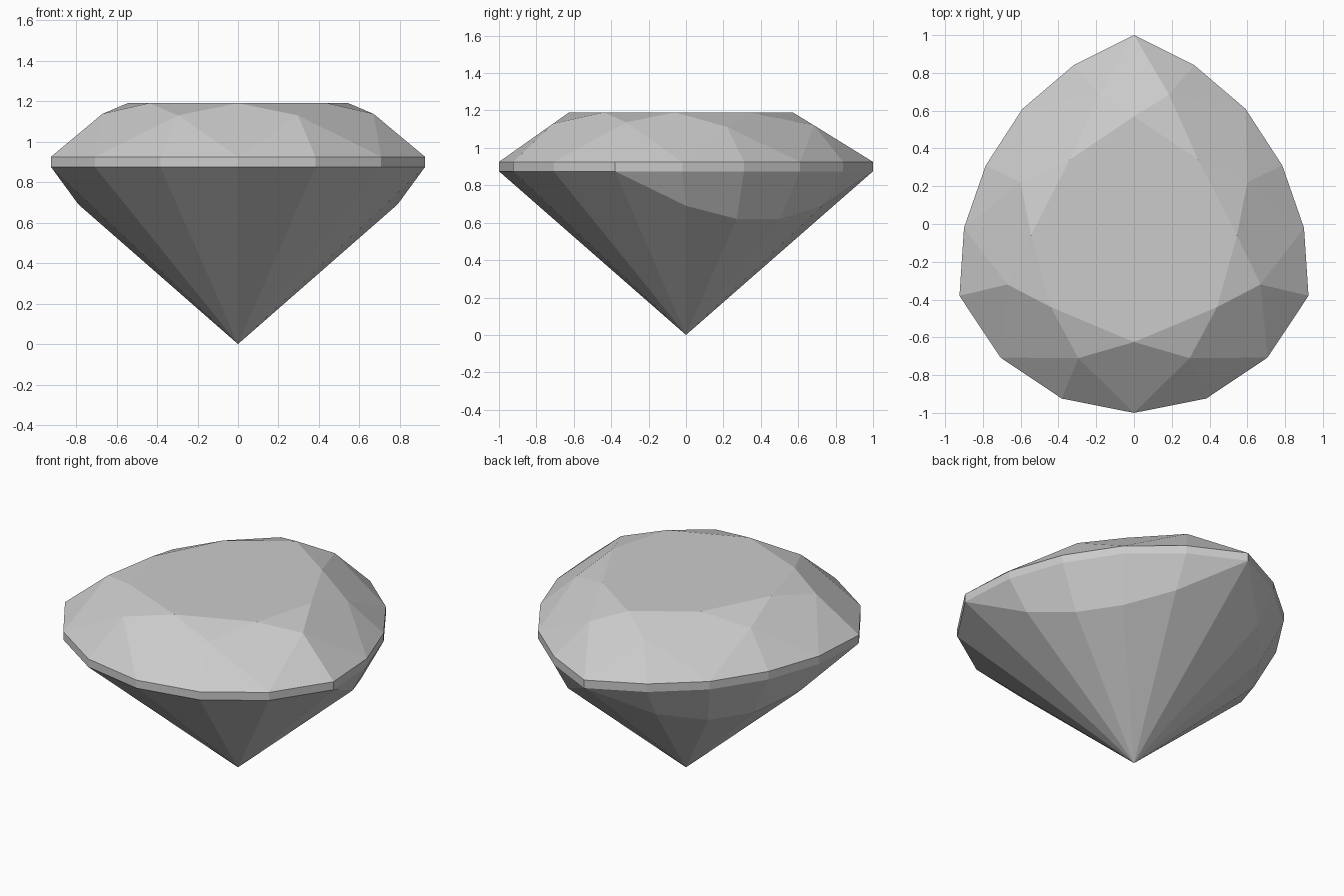
import bpy, bmesh, math

cube = bpy.data.objects.get("Cube")
if cube:
    bpy.data.objects.remove(cube)

grey = bpy.data.materials.new("stone grey")
grey.use_nodes = True
GREY = (0.6, 0.6, 0.6, 1)
grey.diffuse_color = GREY
grey.node_tree.nodes["Principled BSDF"].inputs["Base Color"].default_value = GREY

GIRDLE_LOW, GIRDLE_TOP, TABLE_Z = 0.875, 0.925, 1.19

# Left half of each outline, running from the pointed back to the round front
outline = [(0, 1), (0.32, 0.84), (0.59, 0.61), (0.785, 0.31), (0.9, -0.02),
           (0.924, -0.38), (0.707, -0.707), (0.383, -0.924), (0, -1)]
table = [(0, 0.57), (0.34, 0.34), (0.545, -0.06), (0.44, -0.44), (0, -0.625)]
crown = [(0.185, 0.685, 1.12), (0.6, 0.22, 1.112), (0.67, -0.32, 1.137), (0.295, -0.71, 1.13)]
# Radius of the cone where the back facets are cut away
cut_radius = {1: 0.789, 2: 0.709, 3: 0.709, 4: 0.789}


def mirrored(half):
    """Close a half outline by reflecting it in x, without doubling centre points."""
    return half + [(-p[0], *p[1:]) for p in reversed(half) if p[0] > 0]


bm = bmesh.new()


def ring(half, z=None):
    return [bm.verts.new((*p, z) if z is not None else p) for p in mirrored(half)]


low = ring(outline, GIRDLE_LOW)
top = ring(outline, GIRDLE_TOP)
flat = ring(table, TABLE_Z)
mid = ring(crown)
culet = bm.verts.new((0, 0, 0))

# Table and girdle band
bm.faces.new(flat)
for i in range(16):
    bm.faces.new((low[i], low[i - 1], top[i - 1], top[i]))

# Crown: star, kite and upper girdle facets
for i in range(8):
    j = (i + 1) % 8
    bm.faces.new((flat[i], flat[j], mid[i]))
    bm.faces.new((flat[i], mid[i], top[2 * i], mid[i - 1]))
    bm.faces.new((mid[i], top[2 * i + 1], top[2 * i]))
    bm.faces.new((mid[i], top[2 * j], top[2 * i + 1]))

# Pavilion: a cone with two steeper bands under the back of the girdle
edge = list(low)
for i, r in cut_radius.items():
    a = math.radians(90 - 22.5 * i)
    for k, side in ((i, 1), (16 - i, -1)):
        edge[k] = bm.verts.new((side * r * math.cos(a), r * math.sin(a), r * GIRDLE_LOW))
for i in range(16):
    bm.faces.new((edge[i - 1], edge[i], culet))
    band = list(dict.fromkeys((low[i - 1], low[i], edge[i], edge[i - 1])))
    if len(band) > 2:
        bm.faces.new(band)

bmesh.ops.recalc_face_normals(bm, faces=bm.faces)
mesh = bpy.data.meshes.new("cut_gem")
bm.to_mesh(mesh)
bm.free()
mesh.materials.append(grey)
gem = bpy.data.objects.new("cut_gem", mesh)
bpy.context.collection.objects.link(gem)
